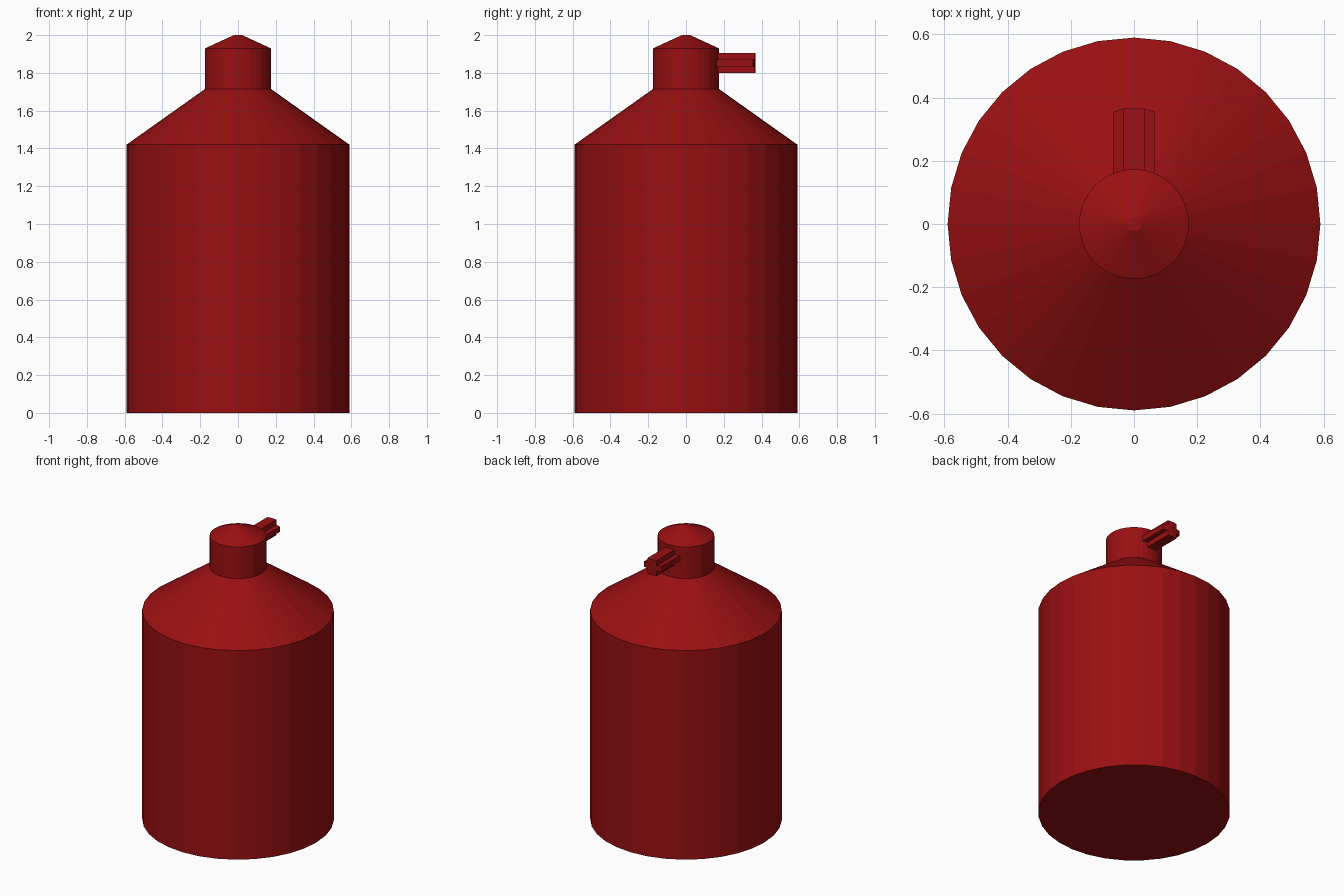
import bpy, bmesh, math

if "Cube" in bpy.data.objects:
    bpy.data.objects.remove(bpy.data.objects["Cube"])

SIDES = 32
NECK_R = 0.174

red = bpy.data.materials.new("deep_red")
red.diffuse_color = (0.32, 0.005, 0.006, 1)
red.use_nodes = True
red.node_tree.nodes["Principled BSDF"].inputs["Base Color"].default_value = red.diffuse_color


def finish(bm, name):
    bmesh.ops.remove_doubles(bm, verts=bm.verts, dist=1e-5)
    bmesh.ops.recalc_face_normals(bm, faces=bm.faces)
    mesh = bpy.data.meshes.new(name)
    bm.to_mesh(mesh)
    bm.free()
    mesh.materials.append(red)
    obj = bpy.data.objects.new(name, mesh)
    bpy.context.collection.objects.link(obj)
    return obj


def ring_point(index, radius, z):
    a = math.pi / 2 + 2 * math.pi * index / SIDES
    return (radius * math.cos(a), radius * math.sin(a), z)


# Bottle: body, shoulder, neck and low conical cap as one turned profile
profile = [(0.59, 0), (0.59, 1.42), (NECK_R, 1.715), (NECK_R, 1.93), (0.022, 2.0)]
bm = bmesh.new()
rings = [[bm.verts.new(ring_point(i, r, z)) for i in range(SIDES)] for r, z in profile]
for low, high in zip(rings, rings[1:]):
    for i in range(SIDES):
        j = (i + 1) % SIDES
        bm.faces.new((low[i], low[j], high[j], high[i]))
bm.faces.new(rings[0])
bm.faces.new(rings[-1])
finish(bm, "bottle")

# Nozzle: plus-shaped patch of neck facets pulled straight out to the back
rows = [1.80, 1.835, 1.87, 1.905]
bm = bmesh.new()
for col in range(-2, 2):
    for row in range(3):
        if col in (-2, 1) and row != 1:
            continue
        corners = [(col, rows[row]), (col + 1, rows[row]),
                   (col + 1, rows[row + 1]), (col, rows[row + 1])]
        bm.faces.new([bm.verts.new(ring_point(c, NECK_R, z)) for c, z in corners])
bmesh.ops.remove_doubles(bm, verts=bm.verts, dist=1e-5)
out = bmesh.ops.extrude_face_region(bm, geom=bm.faces[:], use_keep_orig=True)
moved = [g for g in out["geom"] if isinstance(g, bmesh.types.BMVert)]
bmesh.ops.translate(bm, verts=moved, vec=(0, 0.194, 0))
finish(bm, "nozzle")
